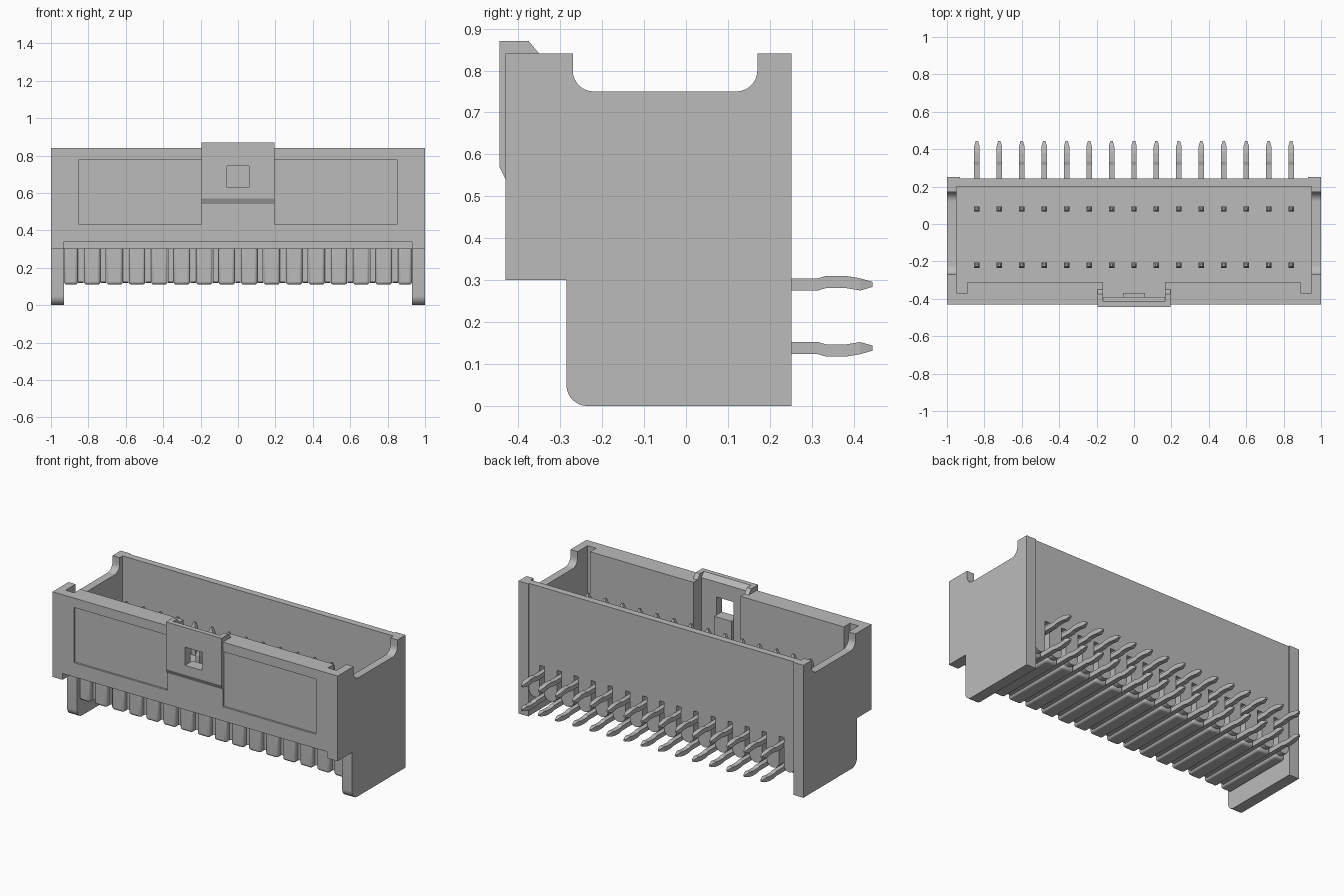
import bpy, bmesh, math
from mathutils import Vector

cube = bpy.data.objects.get("Cube")
if cube:
    bpy.data.objects.remove(cube, do_unlink=True)

grey = bpy.data.materials.new("grey plastic")
grey.use_nodes = True
grey.diffuse_color = (0.5, 0.5, 0.5, 1)
grey.node_tree.nodes["Principled BSDF"].inputs["Base Color"].default_value = (0.5, 0.5, 0.5, 1)


def smooth(ob):
    bpy.ops.object.select_all(action="DESELECT")
    ob.select_set(True)
    bpy.context.view_layer.objects.active = ob
    bpy.ops.object.shade_smooth_by_angle()


def finish(name, bm):
    bmesh.ops.recalc_face_normals(bm, faces=bm.faces[:])
    me = bpy.data.meshes.new(name)
    bm.to_mesh(me)
    bm.free()
    me.materials.append(grey)
    ob = bpy.data.objects.new(name, me)
    bpy.context.collection.objects.link(ob)
    return ob


def prism(name, outline, lo, hi, axis=0):
    """Extrude a flat outline along axis 0, 1 or 2; the outline uses the other two in order."""
    bm = bmesh.new()
    verts = []
    for point in outline:
        co = list(point)
        co.insert(axis, lo)
        verts.append(bm.verts.new(co))
    out = bmesh.ops.extrude_face_region(bm, geom=[bm.faces.new(verts)])
    step = Vector((0, 0, 0))
    step[axis] = hi - lo
    bmesh.ops.translate(bm, vec=step, verts=[v for v in out["geom"] if isinstance(v, bmesh.types.BMVert)])
    return finish(name, bm)


def box(name, x, y, z):
    return prism(name, [(x[0], y[0]), (x[1], y[0]), (x[1], y[1]), (x[0], y[1])], *z, axis=2)


def arc(cy, cz, r, start, end, n=8):
    angles = [math.radians(start + (end - start) * i / n) for i in range(n + 1)]
    return [(cy + r * math.cos(a), cz + r * math.sin(a)) for a in angles]


def cut(target, cutter):
    cutter.hide_render = True
    cutter.hide_viewport = True
    cutter.display_type = "WIRE"
    mod = target.modifiers.new("cut", "BOOLEAN")
    mod.operation = "DIFFERENCE"
    mod.solver = "EXACT"
    mod.object = cutter


BACK, FLOOR, TOP = 0.252, 0.42, 0.84

# Side plates with a dipped top edge and a rounded foot
foot = arc(-0.235, 0.05, 0.05, 180, 270)
dip = arc(0.12, 0.80, 0.05, 0, -90) + arc(-0.22, 0.80, 0.05, 270, 180)
lower = [(-0.43, 0.30), (-0.285, 0.30)] + foot + [(BACK, 0)]
plate = lower + [(BACK, TOP), (0.17, TOP)] + dip + [(-0.27, TOP), (-0.43, TOP)]
inner = lower + [(BACK, FLOOR), (-0.43, FLOOR)]
for side, s in (("left", 1), ("right", -1)):
    smooth(prism(side + "_side_plate", plate, s * 0.95, s))
    smooth(prism(side + "_leg_lining", inner, s * 0.93, s * 0.95))
    box(side + "_back_rib", (s * 0.93, s * 0.95), (0.20, BACK), (FLOOR, TOP))

# Front wall with corner grooves and a keyway
half = [(0.95, -0.43), (0.95, -0.37), (0.89, -0.37), (0.89, -0.31), (0.165, -0.31), (0.165, -0.39)]
front = prism("front_wall", half + [(-x, y) for x, y in reversed(half)], 0.34, TOP, axis=2)
for side, s in (("left", 1), ("right", -1)):
    cut(front, box(side + "_panel_cutter", (s * 0.195, s * 0.85), (-0.5, -0.418), (0.43, 0.78)))

# Latch plate on the front, with a square window through it
latch = prism("latch_plate", [(-0.42, 0.54), (-0.43, 0.54), (-0.445, 0.57), (-0.445, 0.87),
                              (-0.415, 0.87), (-0.39, TOP), (-0.42, TOP)], -0.195, 0.195)
window = box("window_cutter", (-0.06, 0.06), (-0.5, -0.3), (0.63, 0.745))
cut(front, window)
cut(latch, window)
for side, s in (("left", 1), ("right", -1)):
    prism(side + "_latch_ear", [(-0.415, TOP), (-0.415, 0.87), (-0.375, 0.87), (-0.35, TOP)],
          s * 0.165, s * 0.195)
box("window_sill", (-0.06, 0.06), (-0.39, -0.37), (FLOOR, 0.63))

# Back wall, cavity floor and the strip over the comb
box("back_wall", (-0.93, 0.93), (0.20, 0.243), (0.34, TOP))
box("cavity_floor", (-0.95, 0.95), (-0.42, 0.21), (0.34, FLOOR))
box("front_strip", (-0.93, 0.93), (-0.275, -0.24), (0.30, 0.345))

# Comb under the floor: rounded teeth, each with a round-ended flap flush with the back wall
PITCH, COUNT, GAP = 0.12, 15, 0.016
first = -PITCH * (COUNT - 1) / 2
edges = [-0.93] + [first + i * PITCH + d for i in range(COUNT) for d in (-GAP, GAP)] + [0.93]
for a, b in zip(edges[::2], edges[1::2]):
    tooth = box("comb_tooth", (a, b), (-0.265, 0.21), (0.11, 0.345))
    bevel = tooth.modifiers.new("round", "BEVEL")
    bevel.width = 0.015
    bevel.segments = 3
    smooth(tooth)
    r = (b - a) / 2
    flap = [(a, 0.345)] + arc((a + b) / 2, 0.13 + r, r, 180, 360, 12) + [(b, 0.345)]
    smooth(prism("back_flap", flap, 0.18, 0.243, axis=1))


def pin(name, x, y, z, kink):
    """Square bent pin: stands at y, turns back at height z, kinked near its tail."""
    r, t = 0.0145, 0.006
    sections = [(y, 0.625, 1, 0, t), (y, 0.595, 1, 0, r), (y, z, 1, 1, r)]
    sections += [(py, z + dz * kink, 0, 1, w) for py, dz, w in
                 ((0.315, 0, r), (0.335, 0.006, r), (0.38, 0.006, r), (0.415, 0, r), (0.445, 0, t))]
    bm = bmesh.new()
    rings = []
    for py, pz, ny, nz, w in sections:
        rings.append([bm.verts.new((x + a * w, py + b * ny * w, pz + b * nz * w))
                      for a, b in ((-1, -1), (1, -1), (1, 1), (-1, 1))])
    for a, b in zip(rings, rings[1:]):
        for k in range(4):
            bm.faces.new((a[k], a[(k + 1) % 4], b[(k + 1) % 4], b[k]))
    bm.faces.new(rings[0])
    bm.faces.new(rings[-1])
    finish(name, bm)


# Two rows of bent pins
for i in range(COUNT):
    pin("upper_pin", first + i * PITCH, 0.08, 0.29, 1)
    pin("lower_pin", first + i * PITCH, -0.22, 0.138, -1)
